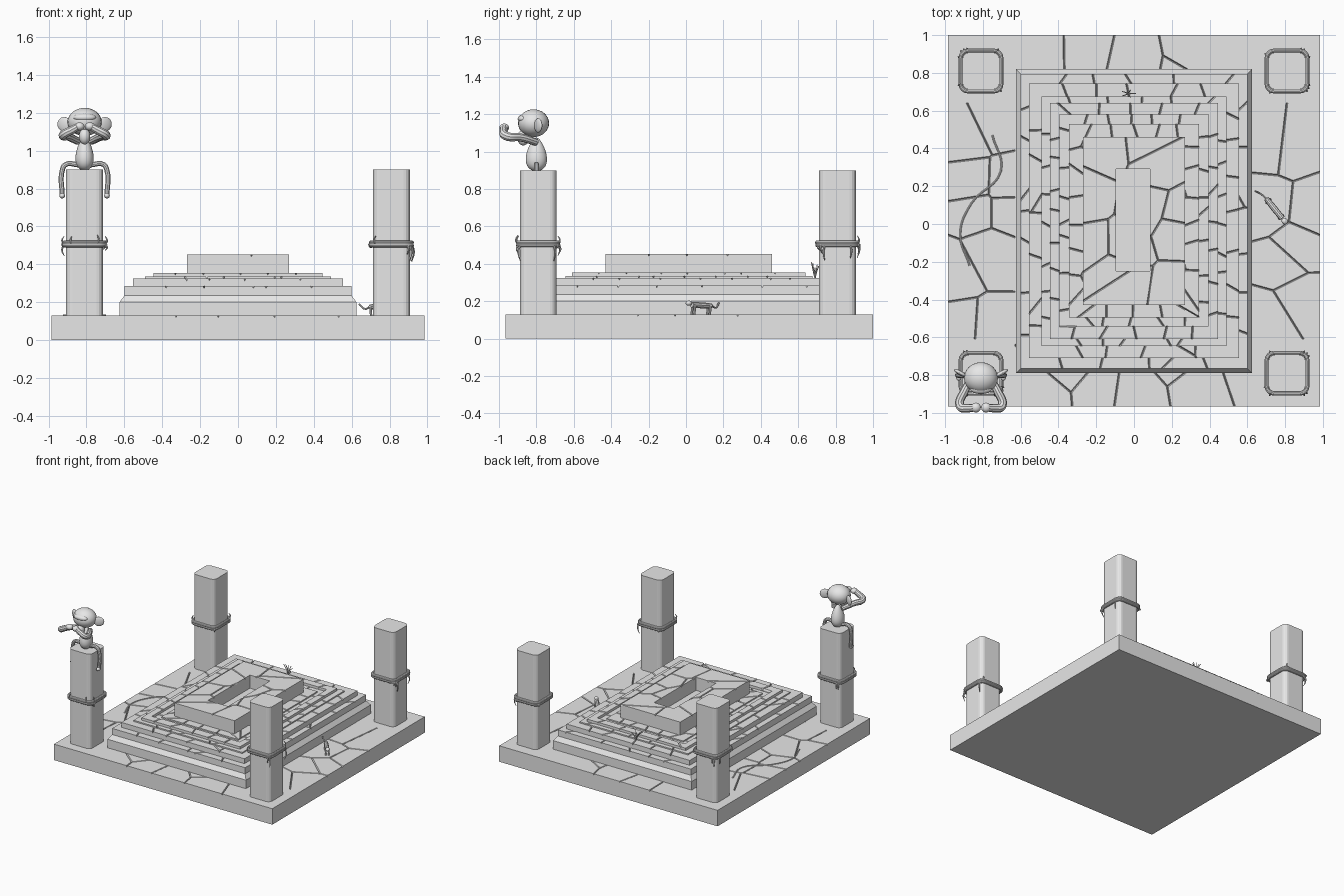
import bpy, bmesh, math, random
from mathutils import Vector

random.seed(4)
cube = bpy.data.objects.get("Cube")
if cube:
    bpy.data.objects.remove(cube, do_unlink=True)

stone = bpy.data.materials.new("grey_stone")
stone.use_nodes = True
stone.diffuse_color = (0.8, 0.8, 0.8, 1)
stone.node_tree.nodes["Principled BSDF"].inputs["Base Color"].default_value = (0.8, 0.8, 0.8, 1)
GAP, GROOVE = 0.005, 0.012


def add(name, bm, smooth=False):
    me = bpy.data.meshes.new(name)
    bm.to_mesh(me)
    bm.free()
    me.materials.append(stone)
    ob = bpy.data.objects.new(name, me)
    bpy.context.collection.objects.link(ob)
    if smooth:
        me.polygons.foreach_set("use_smooth", [True] * len(me.polygons))
    return ob


# Paving: a rectangle broken into irregular slabs with V-shaped joints
def clip(poly, n, c):
    out = []
    for i, (p, t) in enumerate(poly):
        q = poly[(i + 1) % len(poly)][0]
        a, b = n.dot(p) - c, n.dot(q) - c
        if a <= 0:
            out.append((p, t))
        if (a <= 0) != (b <= 0):
            out.append((p.lerp(q, a / (a - b)), GAP if a <= 0 else t))
    return out


def inset(poly):
    out = []
    for i, (p, t1) in enumerate(poly):
        o, t0 = poly[i - 1]
        q = poly[(i + 1) % len(poly)][0]
        e0, e1 = (p - o).normalized(), (q - p).normalized()
        n0, n1 = Vector((-e0.y, e0.x)), Vector((-e1.y, e1.x))
        det = n0.cross(n1)
        if abs(det) < 0.1:
            v = n0 * t0
        else:
            v = Vector((t0 * n1.y - t1 * n0.y, n0.x * t1 - n1.x * t0)) / det
        if v.length > 0.02:
            v = v.normalized() * 0.02
        out.append(p + v)
    return out


def slabs(bm, rect, z0, z1, seeds):
    x0, y0, x1, y1 = rect
    for s in seeds:
        poly = [(Vector(c), 0) for c in ((x0, y0), (x1, y0), (x1, y1), (x0, y1))]
        for o in seeds:
            if o is not s and poly:
                n = (o - s).normalized()
                poly = clip(poly, n, n.dot((o + s) / 2))
        poly = [e for i, e in enumerate(poly) if (e[0] - poly[i - 1][0]).length > 0.004]
        if len(poly) < 3:
            continue
        flat = [p for p, t in poly]
        rings = [[bm.verts.new((p.x, p.y, z)) for p in pts]
                 for pts, z in ((flat, z0), (flat, z1 - GROOVE), (inset(poly), z1))]
        bm.faces.new(rings[0][::-1])
        bm.faces.new(rings[2])
        for lo, hi in zip(rings, rings[1:]):
            for i in range(len(lo)):
                bm.faces.new((lo[i - 1], lo[i], hi[i], hi[i - 1]))


def scatter(rect, nx, ny):
    x0, y0, x1, y1 = rect
    return [Vector((x0 + (x1 - x0) * (i + random.uniform(0.1, 0.9)) / nx,
                    y0 + (y1 - y0) * (j + random.uniform(0.1, 0.9)) / ny))
            for i in range(nx) for j in range(ny)]


def paved(name, rect, z0, z1, nx=1, ny=1, hole=None):
    bm = bmesh.new()
    seeds = scatter(rect, nx, ny)
    parts = [rect]
    if hole:
        a, b, c, d = rect
        e, f, g, h = hole
        parts = [(a, b, e, d), (g, b, c, d), (e, b, g, f), (e, h, g, d)]
    for part in parts:
        slabs(bm, part, z0, z1, seeds)
    return add(name, bm)


# Square base: plain corners, paved strips between them
BASE = 0.13
xs, ys = (-0.985, -0.63, 0.625, 0.985), (-0.965, -0.61, 0.64, 1.0)
names = (("front_left_corner", "left_paving", "back_left_corner"),
         ("front_paving", "base_centre", "back_paving"),
         ("front_right_corner", "right_paving", "back_right_corner"))
counts = {(0, 1): (2, 5), (2, 1): (2, 4), (1, 0): (7, 1), (1, 2): (5, 1)}
for i in range(3):
    for j in range(3):
        paved(names[i][j], (xs[i], ys[j], xs[i + 1], ys[j + 1]), 0, BASE, *counts.get((i, j), (1, 1)))

# Plinth with a sloped shoulder
bm = bmesh.new()
rings = []
for d, z in ((0, BASE), (0, 0.2), (0.025, 0.235)):
    x, y0, y1 = 0.625 - d, -0.79 + d, 0.82 - d
    rings.append([bm.verts.new(c) for c in ((-x, y0, z), (x, y0, z), (x, y1, z), (-x, y1, z))])
for lo, hi in zip(rings, rings[1:]):
    for i in range(4):
        bm.faces.new((lo[i - 1], lo[i], hi[i], hi[i - 1]))
bm.faces.new(rings[-1])
add("plinth", bm)

# Stepped tiers, each a paved frame around the next
tiers = [(0.60, -0.765, 0.795, 0.285), (0.555, -0.71, 0.745, 0.325), (0.49, -0.645, 0.675, 0.335),
         (0.445, -0.61, 0.64, 0.355), (0.395, -0.54, 0.58, 0.335), (0.345, -0.495, 0.53, 0.345),
         (0.27, -0.43, 0.46, 0.452)]
rects = [(-x, y0, x, y1) for x, y0, y1, z in tiers] + [(-0.095, -0.25, 0.085, 0.29)]
for i, t in enumerate(tiers):
    n = (3, 4) if i == len(tiers) - 1 else (6, 8)
    paved(f"tier_{i + 1}", rects[i], 0.235, t[3], *n, hole=rects[i + 1])
paved("basin_floor", rects[-1], 0.235, 0.345)


# Rounded shapes
def tube(name, pts, radius, radii=None, closed=False, kind='POLY'):
    cu = bpy.data.curves.new(name, 'CURVE')
    cu.dimensions = '3D'
    cu.bevel_depth, cu.bevel_resolution, cu.use_fill_caps = radius, 3, True
    cu.resolution_u = 6
    sp = cu.splines.new(kind)
    if kind == 'BEZIER':
        sp.bezier_points.add(len(pts) - 1)
        for i, (b, p) in enumerate(zip(sp.bezier_points, pts)):
            b.co = p
            b.handle_left_type = b.handle_right_type = 'AUTO'
            b.radius = radii[i] if radii else 1
    else:
        sp.points.add(len(pts) - 1)
        for b, p in zip(sp.points, pts):
            b.co = (*p, 1)
    sp.use_cyclic_u = closed
    cu.materials.append(stone)
    ob = bpy.data.objects.new(name, cu)
    bpy.context.collection.objects.link(ob)
    bpy.ops.object.select_all(action='DESELECT')
    ob.select_set(True)
    bpy.context.view_layer.objects.active = ob
    bpy.ops.object.convert(target='MESH')
    bpy.ops.object.shade_smooth_by_angle()


def ball(name, loc, size, taper=0, turn=0):
    bm = bmesh.new()
    bmesh.ops.create_uvsphere(bm, u_segments=24, v_segments=16, radius=1)
    for v in bm.verts:
        k = 1 - taper * v.co.z
        v.co = Vector((v.co.x * k * size[0], v.co.y * k * size[1], v.co.z * size[2]))
    ob = add(name, bm, True)
    ob.location, ob.rotation_euler.z = loc, turn


# Pillars with a rope band and hanging tendrils
def rounded_square(cx, cy, half, r, steps=4):
    out = []
    for q in range(4):
        for k in range(steps + 1):
            a = math.pi / 2 * (q + k / steps)
            sx, sy = (1, -1, -1, 1)[q], (1, 1, -1, -1)[q]
            out.append((cx + sx * (half - r) + r * math.cos(a), cy + sy * (half - r) + r * math.sin(a)))
    return out


for side, px in (("left", 0.81), ("right", -0.81)):
    for end, py in (("front", -0.79), ("back", 0.81)):
        name = f"{end}_{side}_pillar"
        bm = bmesh.new()
        face = bm.faces.new([bm.verts.new((x, y, BASE - 0.01)) for x, y in rounded_square(px, py, 0.098, 0.035)])
        ext = bmesh.ops.extrude_face_region(bm, geom=[face])["geom"]
        bmesh.ops.translate(bm, vec=(0, 0, 0.91 - BASE), verts=[v for v in ext if isinstance(v, bmesh.types.BMVert)])
        bmesh.ops.recalc_face_normals(bm, faces=bm.faces)
        add(name, bm)
        ring = rounded_square(px, py, 0.108, 0.04)
        for k, z in enumerate((0.5, 0.515)):
            tube(f"{name}_rope_{k + 1}", [(x, y, z) for x, y in ring], 0.011, closed=True)
        for k in range(9):
            x, y = random.choice(ring)
            drop = random.uniform(-0.1, 0.05)
            tube(f"{name}_tendril_{k + 1}", [(x, y, 0.505), (x + (x - px) * 0.1, y + (y - py) * 0.1, 0.505 + drop / 2),
                 (x, y, 0.505 + drop)], 0.006, (1, 0.8, 0.3), kind='BEZIER')

# Seated monkey covering its eyes
MX, MY = -0.81, -0.80
ball("monkey_body", (MX, MY, 0.985), (0.046, 0.054, 0.09), 0.35)
ball("monkey_head", (MX, MY - 0.015, 1.152), (0.09, 0.083, 0.074))
ball("monkey_brow", (MX, MY - 0.07, 1.175), (0.06, 0.03, 0.022))
ball("monkey_muzzle", (MX, MY - 0.07, 1.075), (0.03, 0.032, 0.042))
for side, s in (("left", 1), ("right", -1)):
    ball(f"monkey_{side}_ear", (MX + s * 0.108, MY + 0.01, 1.14), (0.04, 0.012, 0.038), turn=s * 0.5)
    tube(f"monkey_{side}_arm", [(MX + s * 0.035, MY, 1.05), (MX + s * 0.085, -0.88, 1.075), (MX + s * 0.11, -0.965, 1.085),
         (MX + s * 0.065, -0.975, 1.11), (MX + s * 0.03, -0.972, 1.13)], 0.022, (0.9, 1, 1.1, 1, 0.9), kind='BEZIER')
    ball(f"monkey_{side}_hand", (MX + s * 0.027, -0.972, 1.128), (0.026, 0.026, 0.022))
    tube(f"monkey_{side}_leg", [(MX + s * 0.03, MY, 0.925), (MX + s * 0.1, MY, 0.927), (MX + s * 0.117, MY, 0.9),
         (MX + s * 0.118, MY, 0.76)], 0.014, kind='BEZIER')
    ball(f"monkey_{side}_foot", (MX + s * 0.118, MY - 0.008, 0.762), (0.015, 0.022, 0.014))

# Small prowling animal on the right paving
tube("animal_body", [(0.70, 0.135, 0.175), (0.74, 0.085, 0.178), (0.785, 0.03, 0.182)], 0.017, (0.8, 1, 0.9), kind='BEZIER')
ball("animal_head", (0.798, 0.015, 0.19), (0.016, 0.018, 0.014), turn=0.7)
tube("animal_tail", [(0.70, 0.135, 0.18), (0.67, 0.16, 0.165), (0.64, 0.175, 0.19)], 0.005, kind='BEZIER')
for n, x, y in (("hind", 0.708, 0.125), ("front", 0.775, 0.042)):
    for s in (-1, 1):
        lx, ly = x + s * 0.009, y + s * 0.007
        tube(f"animal_{n}_leg", [(lx, ly, 0.175), (lx + 0.004, ly - 0.005, 0.128)], 0.0065)

# Winding root on the left paving and a twig on the back step
tube("winding_root", [(-0.75, 0.47, BASE), (-0.705, 0.28, BASE), (-0.86, 0.11, BASE), (-0.92, -0.05, BASE),
     (-0.87, -0.22, BASE)], 0.005, kind='BEZIER')
for k in range(5):
    a = k * 1.26
    tube(f"twig_{k + 1}", [(-0.03, 0.69, 0.32), (-0.03 + 0.015 * math.cos(a), 0.69 + 0.01 * math.sin(a), 0.36),
         (-0.03 + 0.04 * math.cos(a), 0.69 + 0.02 * math.sin(a), 0.38 + 0.007 * k)], 0.0025, kind='BEZIER')
